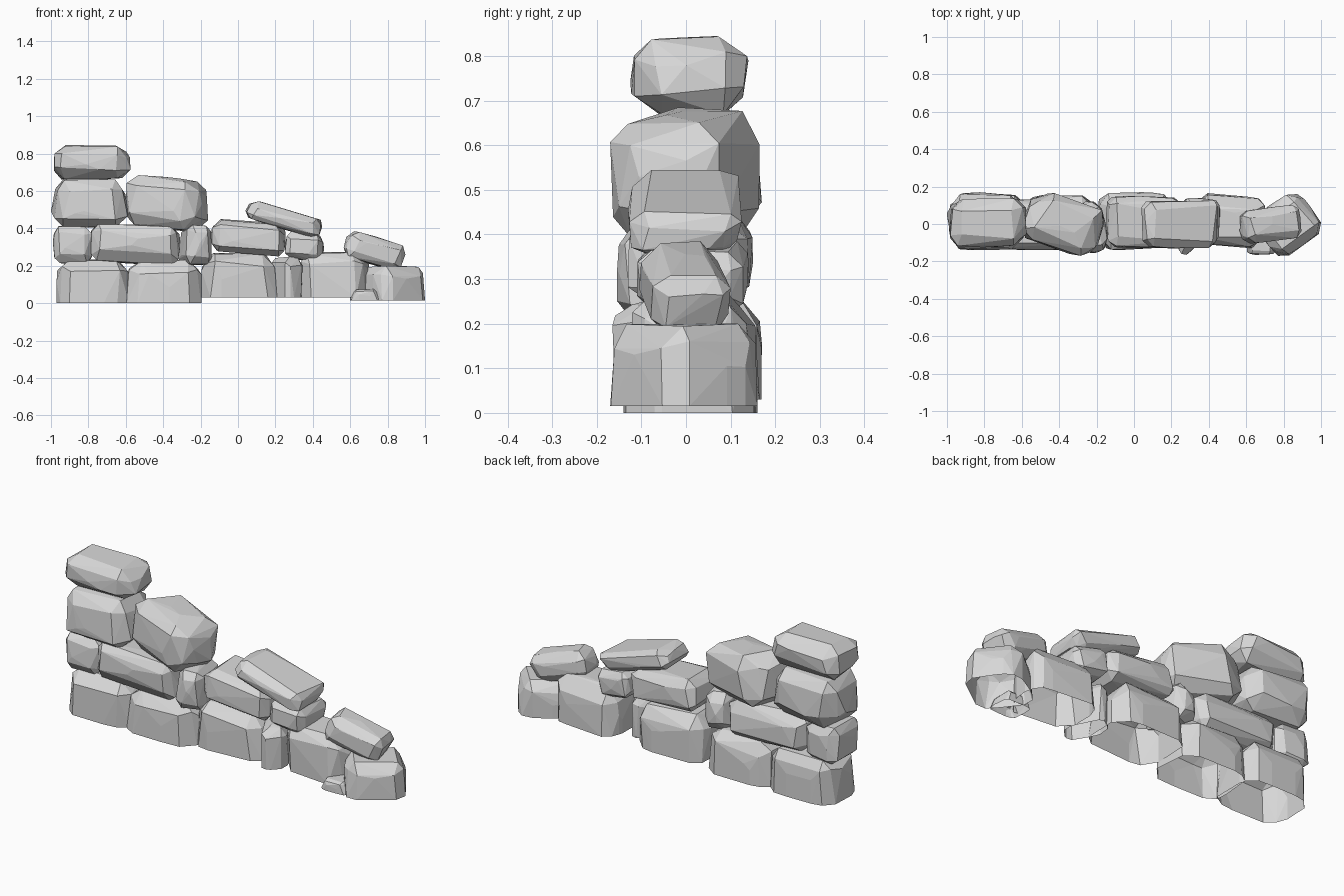
import bpy, bmesh, random
from math import radians
from itertools import product
from mathutils import Vector, Matrix

if "Cube" in bpy.data.objects:
    bpy.data.objects.remove(bpy.data.objects["Cube"], do_unlink=True)

# Single stone colour
stone = bpy.data.materials.new("grey stone")
stone.use_nodes = True
GREY = (0.68, 0.68, 0.68, 1)
stone.diffuse_color = GREY
stone.node_tree.nodes["Principled BSDF"].inputs["Base Color"].default_value = GREY


def rock(name, xs, ys, zs, seed, tilt=0, yaw=0, thick=None, chamfer=0.45, taper=1, ground=False):
    """Chipped block: chamfered, jittered box corners wrapped in a hull, fitted to bounds."""
    rng = random.Random(seed)
    lo, hi = (Vector(v) for v in zip(xs, ys, zs))
    half = (hi - lo) / 2
    if thick:
        half.z = thick / 2
    size = min(half)
    bm = bmesh.new()
    # Three points per corner, one on each neighbouring side
    for signs in product((-1, 1), repeat=3):
        jitter = Vector([rng.uniform(0.9, 1) for _ in range(3)])
        for side in range(3):
            p = Vector()
            for k in range(3):
                cut = 0 if k == side else size * chamfer * rng.uniform(0.6, 1.3)
                p[k] = signs[k] * (half[k] * jitter[k] - cut)
            if ground and signs[2] < 0:
                p.z = -half.z
            if signs[2] > 0:
                p.x *= taper
            bm.verts.new(p)
    # Low ridges across the broad sides
    for axis, sign in product(range(3), (-1, 1)):
        if ground and axis == 2 and sign < 0:
            continue
        for _ in range(2):
            p = Vector([rng.uniform(-0.5, 0.5) * h for h in half])
            p[axis] = sign * half[axis] * rng.uniform(0.97, 1.02)
            bm.verts.new(p)
            # Ridges of ground stones run down to the floor
            if ground and axis < 2:
                bm.verts.new((p.x, p.y, -half.z))
    hull = bmesh.ops.convex_hull(bm, input=bm.verts[:])
    junk = {g for key in ("geom_interior", "geom_unused") for g in hull[key]
            if isinstance(g, bmesh.types.BMVert)}
    bmesh.ops.delete(bm, geom=list(junk), context='VERTS')
    bmesh.ops.dissolve_limit(bm, angle_limit=radians(3), verts=bm.verts[:], edges=bm.edges[:])
    # Turn, then fit to the wanted extents
    turn = Matrix.Rotation(radians(yaw), 4, 'Z') @ Matrix.Rotation(radians(tilt), 4, 'Y')
    bm.transform(turn)
    for k in range(3):
        low = min(v.co[k] for v in bm.verts)
        span = max(v.co[k] for v in bm.verts) - low
        for v in bm.verts:
            v.co[k] = lo[k] + (v.co[k] - low) / span * (hi[k] - lo[k])
    bmesh.ops.recalc_face_normals(bm, faces=bm.faces[:])
    # Ground stones are hollow shells, open underneath
    if ground:
        under = [f for f in bm.faces if all(v.co.z < lo.z + 0.002 for v in f.verts)]
        bmesh.ops.delete(bm, geom=under, context='FACES')
    mesh = bpy.data.meshes.new(name)
    bm.to_mesh(mesh)
    bm.free()
    mesh.materials.append(stone)
    obj = bpy.data.objects.new(name, mesh)
    bpy.context.collection.objects.link(obj)


# Foundation course
rock("base_stone_far_right", (-.97, -.58), (-.135, .16), (0, .235), 1, taper=.97, ground=True)
rock("base_stone_right", (-.6, -.195), (-.14, .155), (0, .235), 2, taper=.97, ground=True)
rock("base_stone_middle", (-.195, .215), (-.14, .17), (.03, .27), 3, taper=.97, ground=True)
rock("base_wedge", (.18, .345), (-.165, .08), (.03, .25), 4, yaw=35, ground=True)
rock("base_stone_left", (.33, .71), (-.13, .165), (.03, .275), 5, yaw=-5, taper=.95, ground=True)
rock("base_stone_end", (.65, 1), (-.17, .16), (.015, .2), 6, yaw=38, chamfer=.55,
     taper=.94, ground=True)
rock("base_pebble", (.6, .76), (-.165, -.03), (.015, .075), 7, taper=.75, ground=True)

# Second course
rock("second_stone_end", (-.99, -.78), (-.105, .13), (.21, .415), 8, chamfer=.35)
rock("second_stone_long", (-.795, -.31), (-.14, .13), (.205, .425), 9, tilt=3, thick=.2)
rock("second_stone_small", (-.32, -.14), (-.155, .12), (.205, .42), 10, yaw=15, taper=.88)
rock("second_stone_middle", (-.15, .255), (-.13, .15), (.25, .45), 11, tilt=5, thick=.18)
rock("second_stone_left", (.25, .46), (-.11, .14), (.225, .385), 12, tilt=8, thick=.14)

# Third course
rock("third_stone_end", (-1, -.585), (-.14, .17), (.405, .67), 13, taper=.92)
rock("third_stone_inner", (-.6, -.16), (-.17, .165), (.385, .685), 14, yaw=-22, tilt=6, taper=.95)

# Loose capstones
rock("capstone_top", (-.985, -.575), (-.125, .14), (.66, .845), 15, chamfer=.55)
rock("capstone_slab", (.04, .45), (-.13, .125), (.355, .545), 16, tilt=22, thick=.13, chamfer=.55)
rock("capstone_low", (.565, .895), (-.105, .1), (.18, .385), 17, tilt=19, yaw=8, thick=.17)
